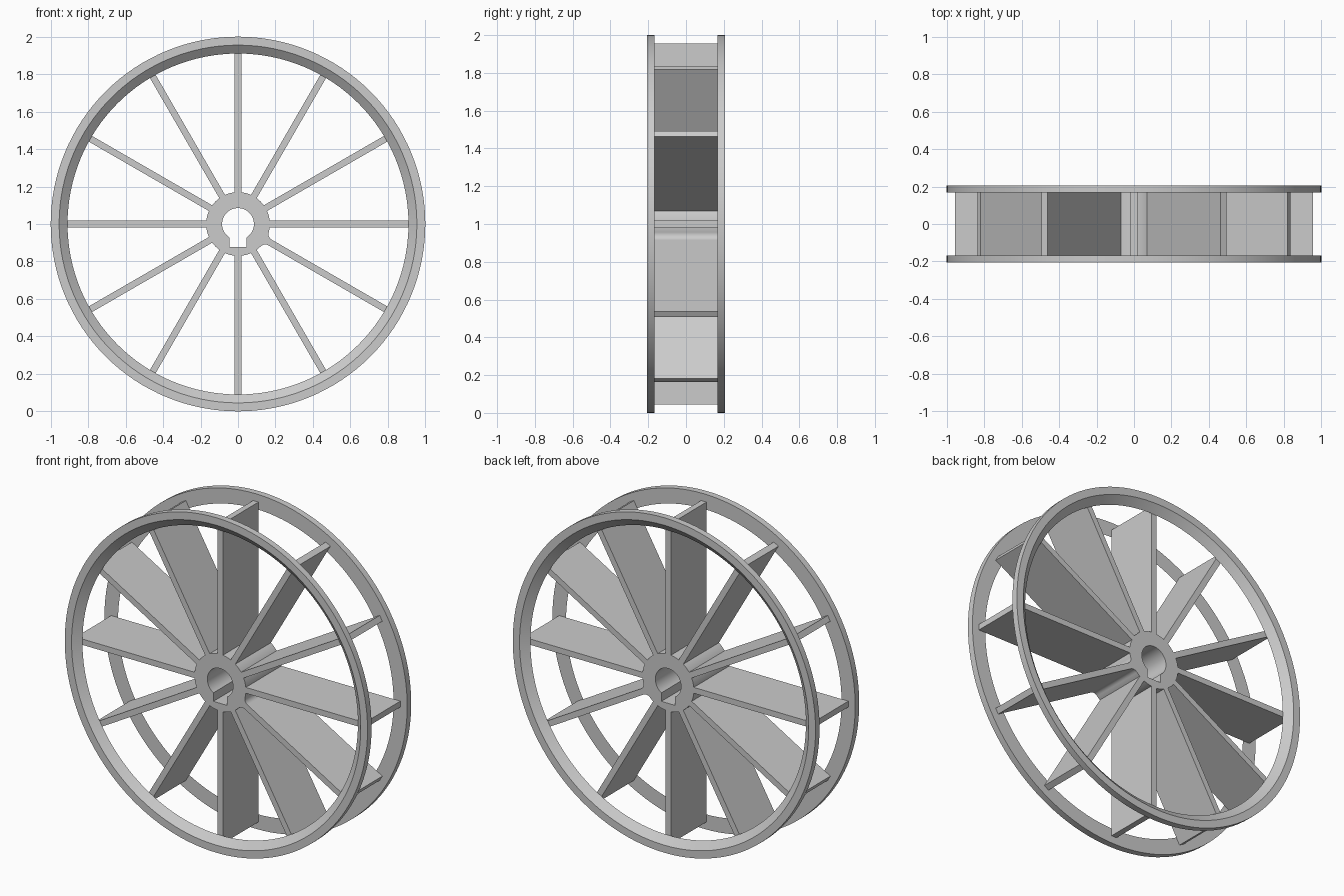
import bpy, bmesh
from math import pi, sin, cos, asin, atan2, sqrt, radians
from mathutils import Matrix, Vector

if "Cube" in bpy.data.objects:
    bpy.data.objects.remove(bpy.data.objects["Cube"], do_unlink=True)

GREY = (0.6, 0.6, 0.6, 1)
metal = bpy.data.materials.new("light_grey_metal")
metal.use_nodes = True
metal.diffuse_color = GREY
metal.node_tree.nodes["Principled BSDF"].inputs["Base Color"].default_value = GREY

HALF = 0.168      # half width of hub and blades
HUB_R = 0.17
BLADE_H = 0.0175  # half thickness of a blade
CENTRE = Vector((0, 0, 1))


def finish(name, bm):
    """Turn a bmesh into a named object with sharp-edge smooth shading."""
    bmesh.ops.recalc_face_normals(bm, faces=bm.faces)
    mesh = bpy.data.meshes.new(name)
    bm.to_mesh(mesh)
    bm.free()
    mesh.materials.append(metal)
    obj = bpy.data.objects.new(name, mesh)
    bpy.context.collection.objects.link(obj)
    bpy.ops.object.select_all(action='DESELECT')
    obj.select_set(True)
    bpy.context.view_layer.objects.active = obj
    bpy.ops.object.shade_smooth_by_angle(angle=radians(30))
    return obj


def prism(name, loops, angle=0):
    """Extrude closed x-z outlines (the second is a hole) across the wheel."""
    bm = bmesh.new()
    edges = []
    for loop in loops:
        vs = [bm.verts.new((x, -HALF, z)) for x, z in loop]
        edges += [bm.edges.new((vs[i - 1], vs[i])) for i in range(len(vs))]
    bmesh.ops.triangle_fill(bm, edges=edges, use_beauty=True)
    ext = bmesh.ops.extrude_face_region(bm, geom=bm.faces[:], use_keep_orig=True)
    moved = [g for g in ext["geom"] if isinstance(g, bmesh.types.BMVert)]
    bmesh.ops.translate(bm, verts=moved, vec=(0, 2 * HALF, 0))
    bm.transform(Matrix.Translation(CENTRE) @ Matrix.Rotation(-angle, 4, 'Y'))
    return finish(name, bm)


def arc(radius, start, end, steps, cx=0, cz=0):
    return [(cx + radius * cos(start + (end - start) * i / steps),
             cz + radius * sin(start + (end - start) * i / steps))
            for i in range(steps + 1)]


# Hub with a keyed bore
key_w, bore_r = 0.045, 0.085
a = asin(key_w / bore_r)
bore = arc(bore_r, -pi / 2 + a, 1.5 * pi - a, 48)
bore += [(-key_w, -0.123), (key_w, -0.123)]
prism("hub", [arc(HUB_R, 0, 2 * pi, 72)[:-1], bore])

# Twelve flat blades
for i in range(12):
    r0, r1 = HUB_R - 0.002, 0.955
    prism(f"blade_{i + 1}", [[(r0, -BLADE_H), (r1, -BLADE_H),
                              (r1, BLADE_H), (r0, BLADE_H)]], i * pi / 6)

# Rounded root on both sides of one blade
f = 0.035
cv = BLADE_H + f
cu = sqrt((HUB_R + f) ** 2 - cv ** 2)
for side, label in ((1, "upper"), (-1, "lower")):
    pts = arc(f, -pi / 2, atan2(cv, cu) - pi, 10, cu, cv) + [(0.155, 0.01)]
    prism(f"blade_root_{label}", [[(u, v * side) for u, v in pts]], -pi / 6)

# Two side rims with a bevelled inner edge
for side, label in ((-1, "front"), (1, "back")):
    bm = bmesh.new()
    vs = [bm.verts.new((r, y * side, 0)) for r, y in
          ((1, HALF), (1, 0.206), (0.955, 0.206), (0.91, HALF))]
    es = [bm.edges.new((vs[i - 1], vs[i])) for i in range(4)]
    bmesh.ops.spin(bm, geom=vs + es, cent=(0, 0, 0), axis=(0, 1, 0),
                   angle=2 * pi, steps=128)
    bmesh.ops.remove_doubles(bm, verts=bm.verts, dist=0.0001)
    bmesh.ops.translate(bm, verts=bm.verts, vec=CENTRE)
    finish(f"{label}_rim", bm)
